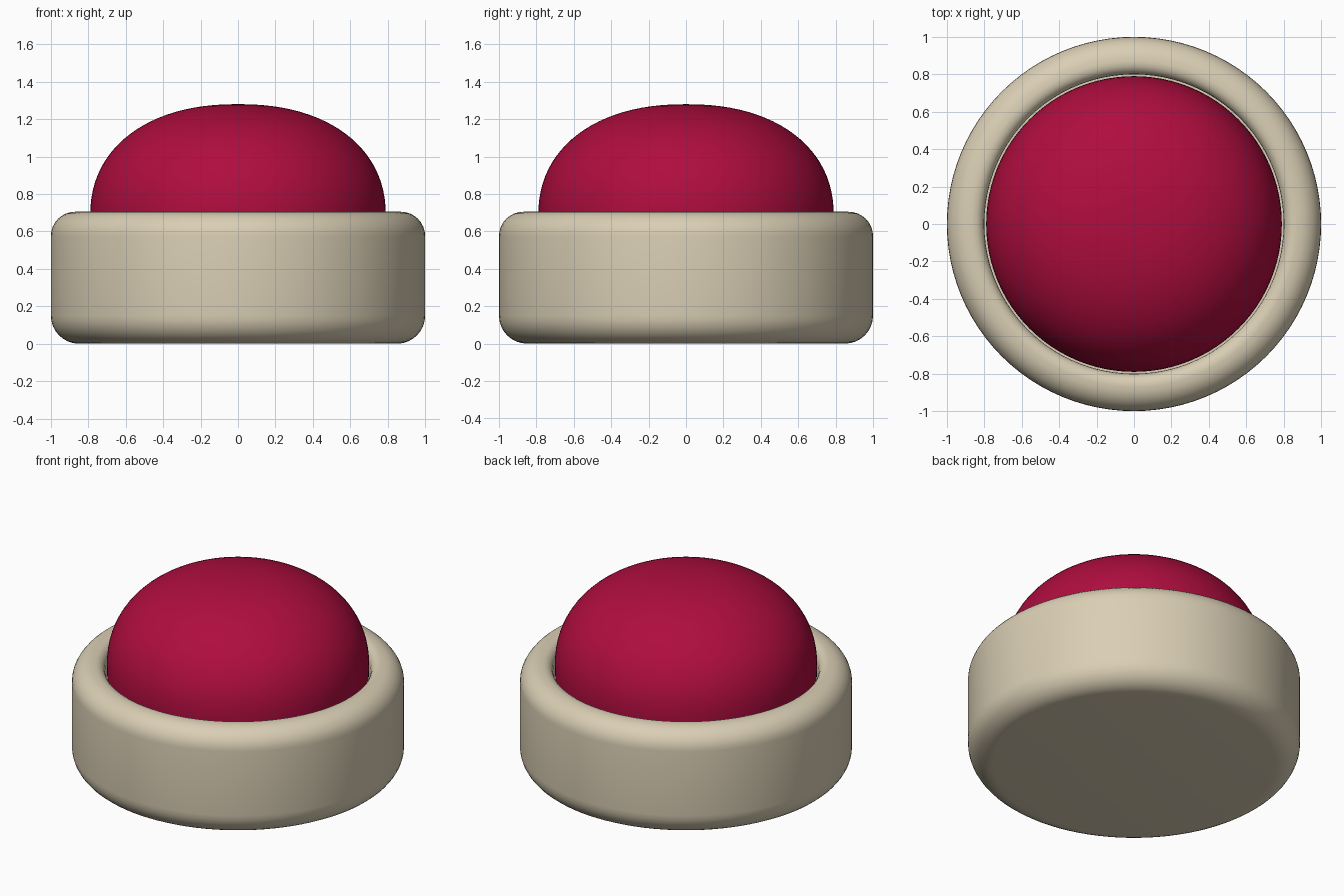
import bpy
from math import sin, cos, pi, radians

SEGMENTS = 96

cube = bpy.data.objects.get("Cube")
if cube:
    bpy.data.objects.remove(cube, do_unlink=True)


def material(name, rgb):
    mat = bpy.data.materials.new(name)
    mat.use_nodes = True
    mat.diffuse_color = (*rgb, 1)
    shader = mat.node_tree.nodes["Principled BSDF"]
    shader.inputs["Base Color"].default_value = (*rgb, 1)
    shader.inputs["Roughness"].default_value = 0.6
    return mat


def arc(cx, cz, radius, start, end, steps=8):
    """Points of a circular fillet, angles in degrees."""
    angles = [radians(start + (end - start) * i / steps) for i in range(steps + 1)]
    return [(cx + radius * cos(a), cz + radius * sin(a)) for a in angles]


def lathe(name, profile, mat):
    """Revolve an (r, z) profile that runs from axis to axis."""
    first, *rings, last = profile
    verts = [(0, 0, first[1])]
    for r, z in rings:
        for i in range(SEGMENTS):
            a = 2 * pi * i / SEGMENTS
            verts.append((r * cos(a), r * sin(a), z))
    verts.append((0, 0, last[1]))
    end = len(verts) - 1
    top = 1 + (len(rings) - 1) * SEGMENTS
    faces = []
    for i in range(SEGMENTS):
        j = (i + 1) % SEGMENTS
        faces.append((0, 1 + j, 1 + i))
        faces.append((top + i, top + j, end))
        for k in range(len(rings) - 1):
            a = 1 + k * SEGMENTS
            b = a + SEGMENTS
            faces.append((a + i, a + j, b + j, b + i))
    mesh = bpy.data.meshes.new(name)
    mesh.from_pydata(verts, [], faces)
    mesh.materials.append(mat)
    obj = bpy.data.objects.new(name, mesh)
    bpy.context.collection.objects.link(obj)
    bpy.ops.object.select_all(action="DESELECT")
    obj.select_set(True)
    bpy.context.view_layer.objects.active = obj
    bpy.ops.object.shade_smooth_by_angle(angle=radians(40))
    return obj


cream = material("cream plastic", (0.70, 0.62, 0.46))
crimson = material("crimson plastic", (0.43, 0.004, 0.05))

# Round housing with soft edges and a recess for the button
housing = [(0, 0)]
housing += arc(0.85, 0.15, 0.15, -90, 0)
housing += arc(0.87, 0.575, 0.13, 0, 90)
housing += arc(0.86, 0.645, 0.06, 90, 180, 5)
housing += [(0.80, 0.55), (0, 0.55)]
lathe("housing", housing, cream)

# Domed push button, a slightly squared-off half ellipse
dome = [(0, 0.56), (0.785, 0.56)]
for i in range(24):
    t = pi / 2 * i / 24
    dome.append((0.79 * cos(t) ** 0.9, 0.68 + 0.6 * sin(t) ** 0.9))
dome.append((0, 1.28))
lathe("push_button", dome, crimson)
